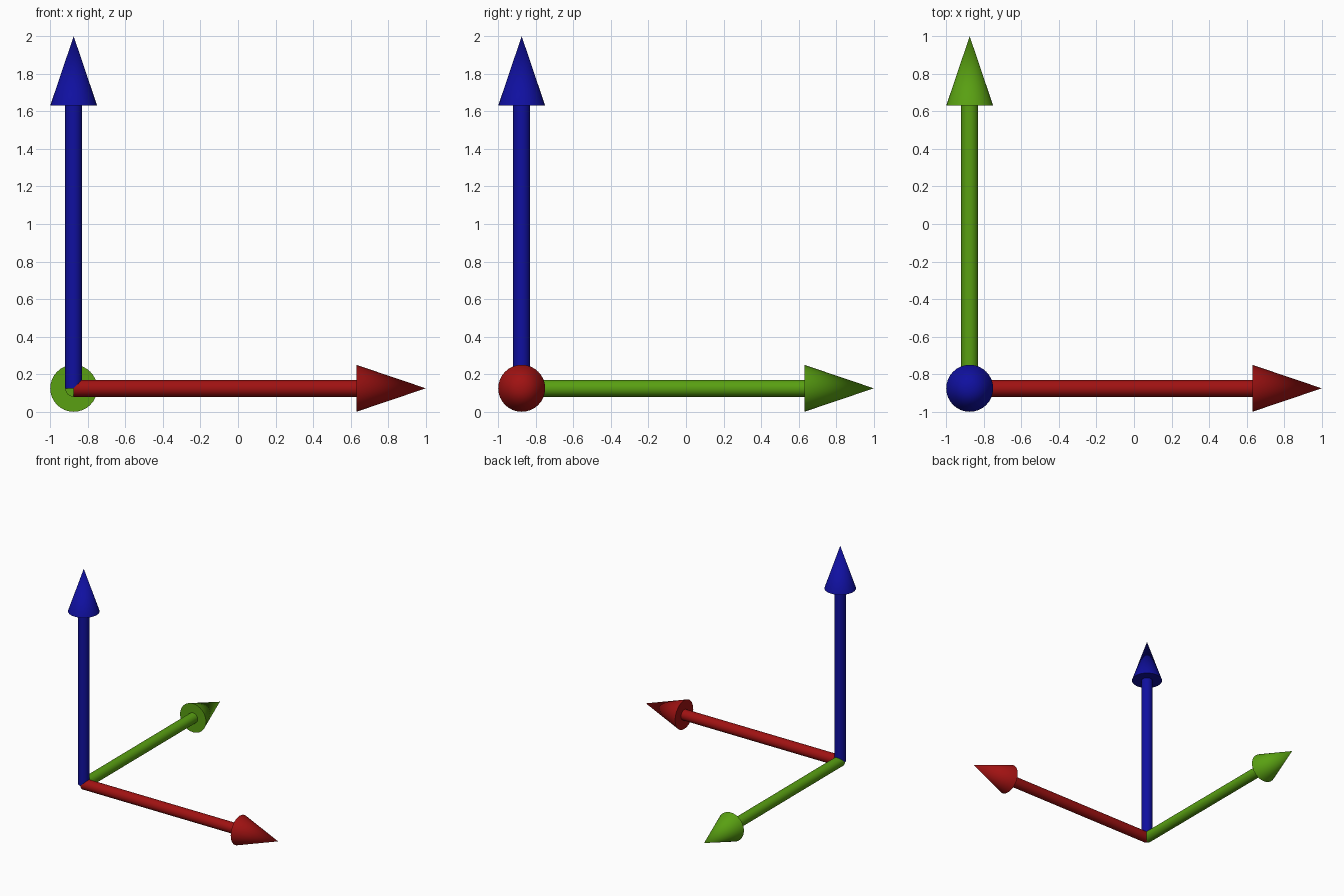
import bpy
from math import radians
from mathutils import Vector

if "Cube" in bpy.data.objects:
    bpy.data.objects.remove(bpy.data.objects["Cube"])

ORIGIN = Vector((-0.875, -0.875, 0.125))
SHAFT_R, SHAFT_LEN = 0.045, 1.505
HEAD_R, HEAD_LEN = 0.125, 0.37


def finish(name, mat):
    obj = bpy.context.object
    obj.name = name
    obj.data.materials.append(mat)
    bpy.ops.object.shade_smooth_by_angle(angle=radians(30))


def arrow(axis, direction, color):
    d = Vector(direction)
    rot = d.to_track_quat('Z', 'Y').to_euler()
    mat = bpy.data.materials.new(axis + "_colour")
    mat.diffuse_color = (*color, 1)
    mat.use_nodes = True
    mat.node_tree.nodes["Principled BSDF"].inputs["Base Color"].default_value = mat.diffuse_color
    # Shaft
    bpy.ops.mesh.primitive_cylinder_add(
        vertices=32, radius=SHAFT_R, depth=SHAFT_LEN,
        location=ORIGIN + d * SHAFT_LEN / 2, rotation=rot)
    finish(axis + "_shaft", mat)
    # Pointed head
    bpy.ops.mesh.primitive_cone_add(
        vertices=32, radius1=HEAD_R, radius2=0, depth=HEAD_LEN,
        location=ORIGIN + d * (SHAFT_LEN + HEAD_LEN / 2), rotation=rot)
    finish(axis + "_arrowhead", mat)


# One arrow per axis
arrow("x_axis", (1, 0, 0), (0.35, 0.006, 0.006))
arrow("y_axis", (0, 1, 0), (0.10, 0.35, 0.006))
arrow("z_axis", (0, 0, 1), (0.005, 0.005, 0.35))
